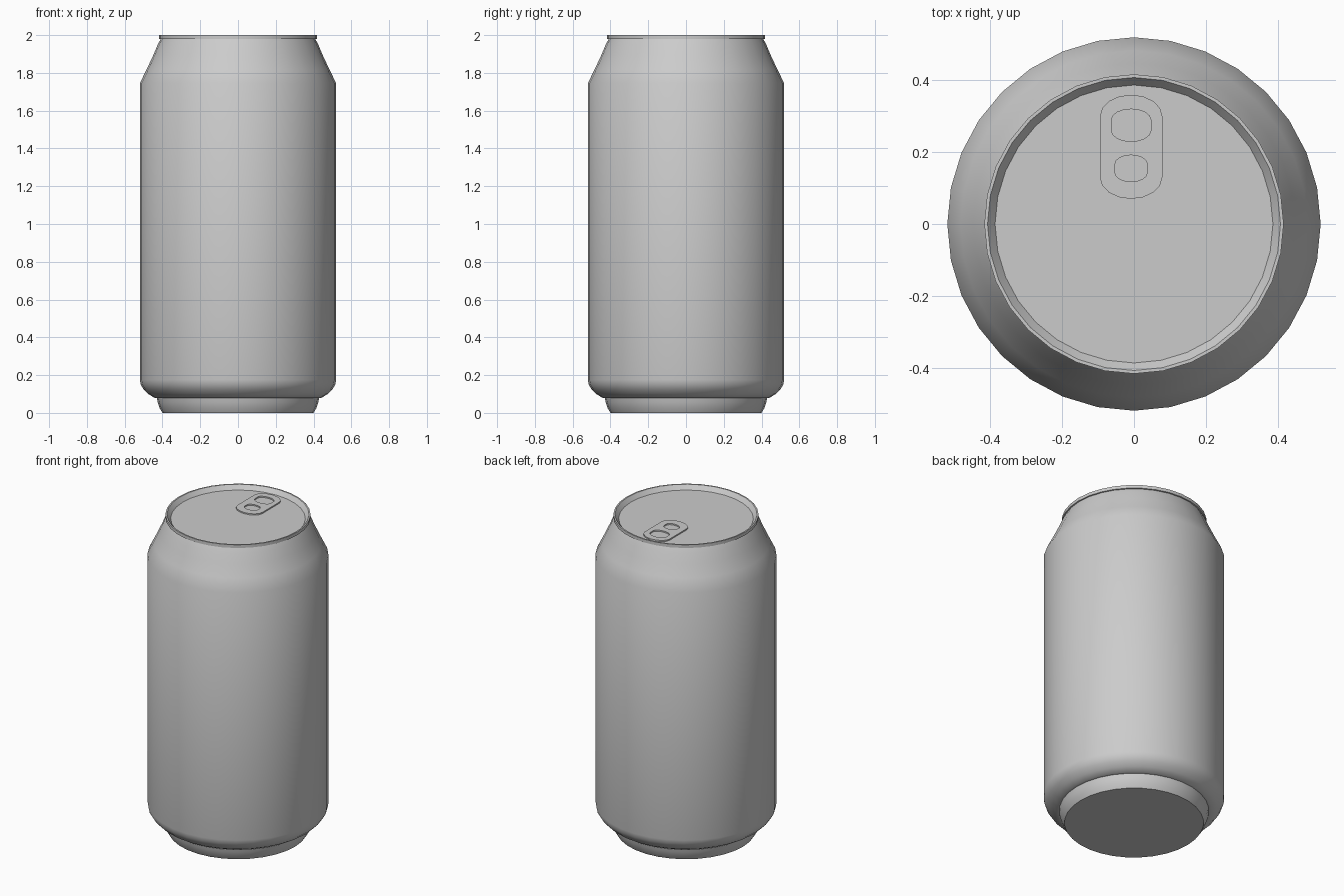
import bpy, math

if "Cube" in bpy.data.objects:
    bpy.data.objects.remove(bpy.data.objects["Cube"])


def smooth(obj, angle):
    bpy.ops.object.select_all(action='DESELECT')
    obj.select_set(True)
    bpy.context.view_layer.objects.active = obj
    bpy.ops.object.shade_smooth_by_angle(angle=math.radians(angle))


def lathe(name, profile, sides=32, cap_start=False, cap_end=False):
    """Revolve (radius, z) points around the z axis."""
    verts, faces = [], []
    for r, z in profile:
        for i in range(sides):
            a = 2 * math.pi * i / sides
            verts.append((r * math.cos(a), r * math.sin(a), z))
    for k in range(len(profile) - 1):
        for i in range(sides):
            j = (i + 1) % sides
            faces.append((k * sides + i, k * sides + j,
                          (k + 1) * sides + j, (k + 1) * sides + i))
    if cap_start:
        faces.append(tuple(reversed(range(sides))))
    if cap_end:
        top = (len(profile) - 1) * sides
        faces.append(tuple(range(top, top + sides)))
    mesh = bpy.data.meshes.new(name)
    mesh.from_pydata(verts, [], faces)
    obj = bpy.data.objects.new(name, mesh)
    bpy.context.collection.objects.link(obj)
    smooth(obj, 35)
    return obj


def capsule(cx, cy, half_w, half_straight, end, steps=8):
    """Outline with straight sides and elliptical ends."""
    pts = []
    for side in (1, -1):
        for i in range(steps + 1):
            a = math.pi * i / steps
            pts.append((cx + side * half_w * math.cos(a),
                        cy + side * (half_straight + end * math.sin(a))))
    return pts


# Can body: base foot, shoulder, straight wall and tapered neck
lathe("can_body", [
    (0.40, 0.0), (0.415, 0.025), (0.425, 0.055), (0.43, 0.08),
    (0.443, 0.08), (0.475, 0.10), (0.50, 0.125), (0.515, 0.15), (0.52, 0.175),
    (0.52, 1.745), (0.483, 1.82), (0.448, 1.895), (0.425, 1.95), (0.409, 1.98),
], cap_start=True)

# Rim and recessed lid
lathe("rim_and_lid", [
    (0.409, 1.978), (0.417, 1.98), (0.417, 2.0), (0.408, 2.0), (0.387, 1.973),
], cap_end=True)

# Pull tab: flat plate with two finger holes
curve = bpy.data.curves.new("pull_tab", 'CURVE')
curve.dimensions = '2D'
curve.fill_mode = 'BOTH'
curve.extrude = 0.004
for outline in (capsule(-0.008, 0.215, 0.087, 0.085, 0.06),
                capsule(-0.008, 0.275, 0.055, 0.015, 0.03),
                capsule(-0.008, 0.155, 0.045, 0.012, 0.025)):
    spline = curve.splines.new('POLY')
    spline.points.add(len(outline) - 1)
    for p, (x, y) in zip(spline.points, outline):
        p.co = (x, y, 0, 1)
    spline.use_cyclic_u = True
tab = bpy.data.objects.new("pull_tab", curve)
tab.location.z = 1.979
bpy.context.collection.objects.link(tab)
bpy.ops.object.select_all(action='DESELECT')
tab.select_set(True)
bpy.context.view_layer.objects.active = tab
bpy.ops.object.convert(target='MESH')
smooth(bpy.context.view_layer.objects.active, 35)
